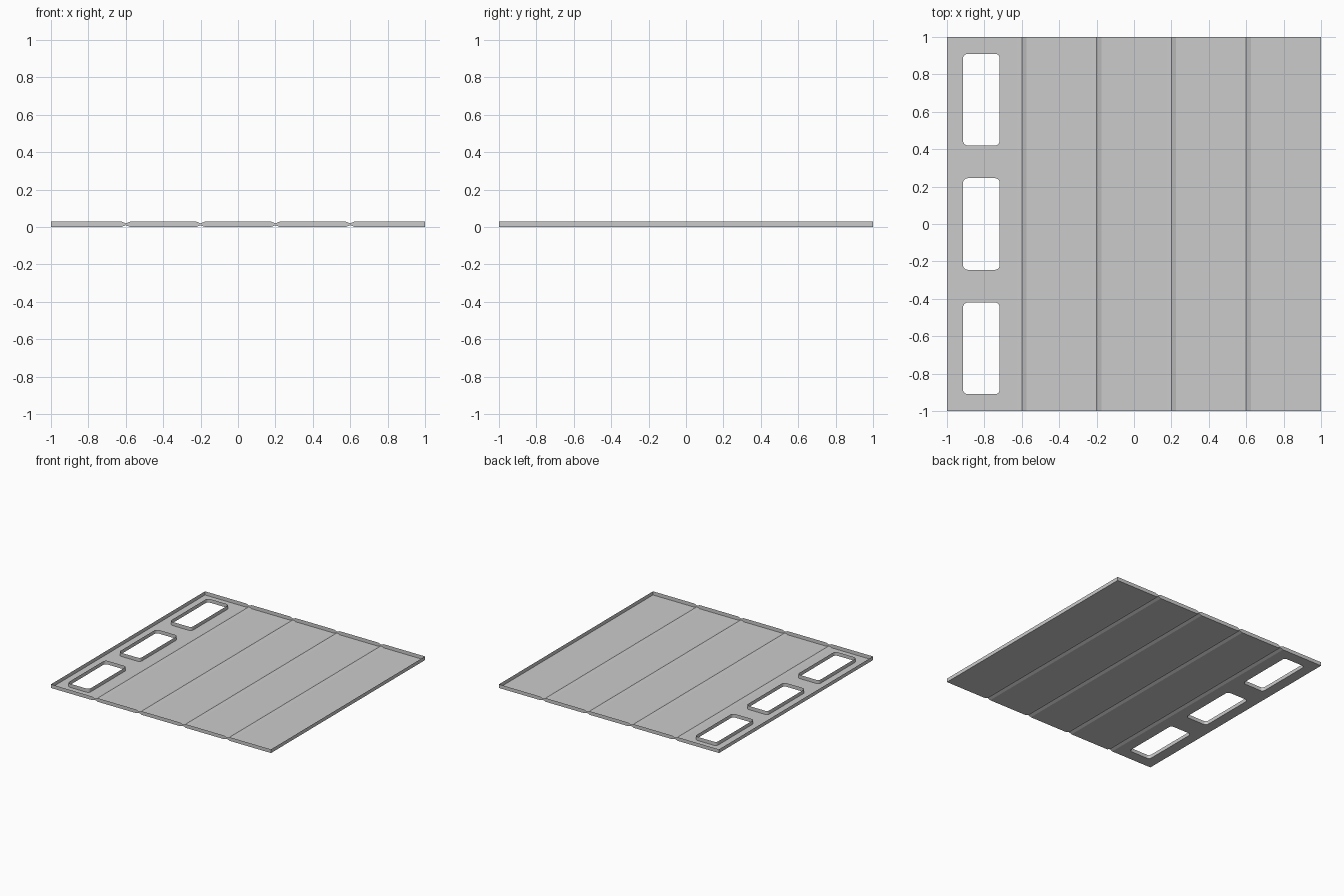
import bpy, bmesh, math

if "Cube" in bpy.data.objects:
    bpy.data.objects.remove(bpy.data.objects["Cube"])

H = 0.03          # wall height
G, D = 0.025, 0.01  # groove half width and depth
SEAMS = (-0.6, -0.2, 0.2, 0.6)


def finish(bm, name):
    bmesh.ops.remove_doubles(bm, verts=bm.verts, dist=1e-5)
    me = bpy.data.meshes.new(name)
    bm.to_mesh(me)
    bm.free()
    ob = bpy.data.objects.new(name, me)
    bpy.context.collection.objects.link(ob)
    return ob


def rounded_rect(cx, cy, w, h, r, n=5):
    pts = []
    for k, (sx, sy) in enumerate(((1, 1), (-1, 1), (-1, -1), (1, -1))):
        for i in range(n + 1):
            a = math.pi / 2 * (k + i / n)
            pts.append((cx + sx * (w / 2 - r) + r * math.cos(a),
                        cy + sy * (h / 2 - r) + r * math.sin(a)))
    return pts


# plank profile across x: (x, groove depth)
profile = [(-1, 0)]
for s in SEAMS:
    profile += [(s - G, 0), (s, D), (s + G, 0)]
profile.append((1, 0))

windows = [rounded_rect(-0.816, y, 0.196, 0.49, 0.025) for y in (-0.665, 0, 0.665)]

# floor with V grooves; the first plank is filled around the window openings
bm = bmesh.new()
for (x0, d0), (x1, d1) in zip(profile[1:], profile[2:]):
    bm.faces.new([bm.verts.new(p) for p in
                  ((x0, -1, d0), (x0, 1, d0), (x1, 1, d1), (x1, -1, d1))])
edges = []
first = [(-1, -1), (profile[1][0], -1), (profile[1][0], 1), (-1, 1)]
for loop in [first] + windows:
    vs = [bm.verts.new((x, y, 0)) for x, y in loop]
    edges += [bm.edges.new((vs[i - 1], vs[i])) for i in range(len(vs))]
bmesh.ops.triangle_fill(bm, edges=edges, use_beauty=True, normal=(0, 0, -1))
bmesh.ops.remove_doubles(bm, verts=bm.verts, dist=1e-5)
for f in bm.faces:
    f.normal_update()
    if f.normal.z > 0:
        f.normal_flip()
finish(bm, "plank_floor")

# outer rim, notched at each seam on the front and back
bm = bmesh.new()
for side in (-1, 1):
    for (x0, d0), (x1, d1) in zip(profile, profile[1:]):
        q = [(x0, side, d0), (x1, side, d1), (x1, side, H - d1), (x0, side, H - d0)]
        bm.faces.new([bm.verts.new(p) for p in q[::-side]])
    q = [(side, -1, 0), (side, 1, 0), (side, 1, H), (side, -1, H)]
    bm.faces.new([bm.verts.new(p) for p in q[::side]])
finish(bm, "outer_rim")

# window walls
for i, loop in enumerate(windows):
    bm = bmesh.new()
    for a, b in zip(loop, loop[1:] + loop[:1]):
        bm.faces.new([bm.verts.new(p) for p in
                      ((*b, 0), (*a, 0), (*a, H), (*b, H))])
    ob = finish(bm, f"window_wall_{i + 1}")
    bpy.context.view_layer.objects.active = ob
    ob.select_set(True)
    bpy.ops.object.shade_smooth_by_angle(angle=math.radians(30))
    ob.select_set(False)
